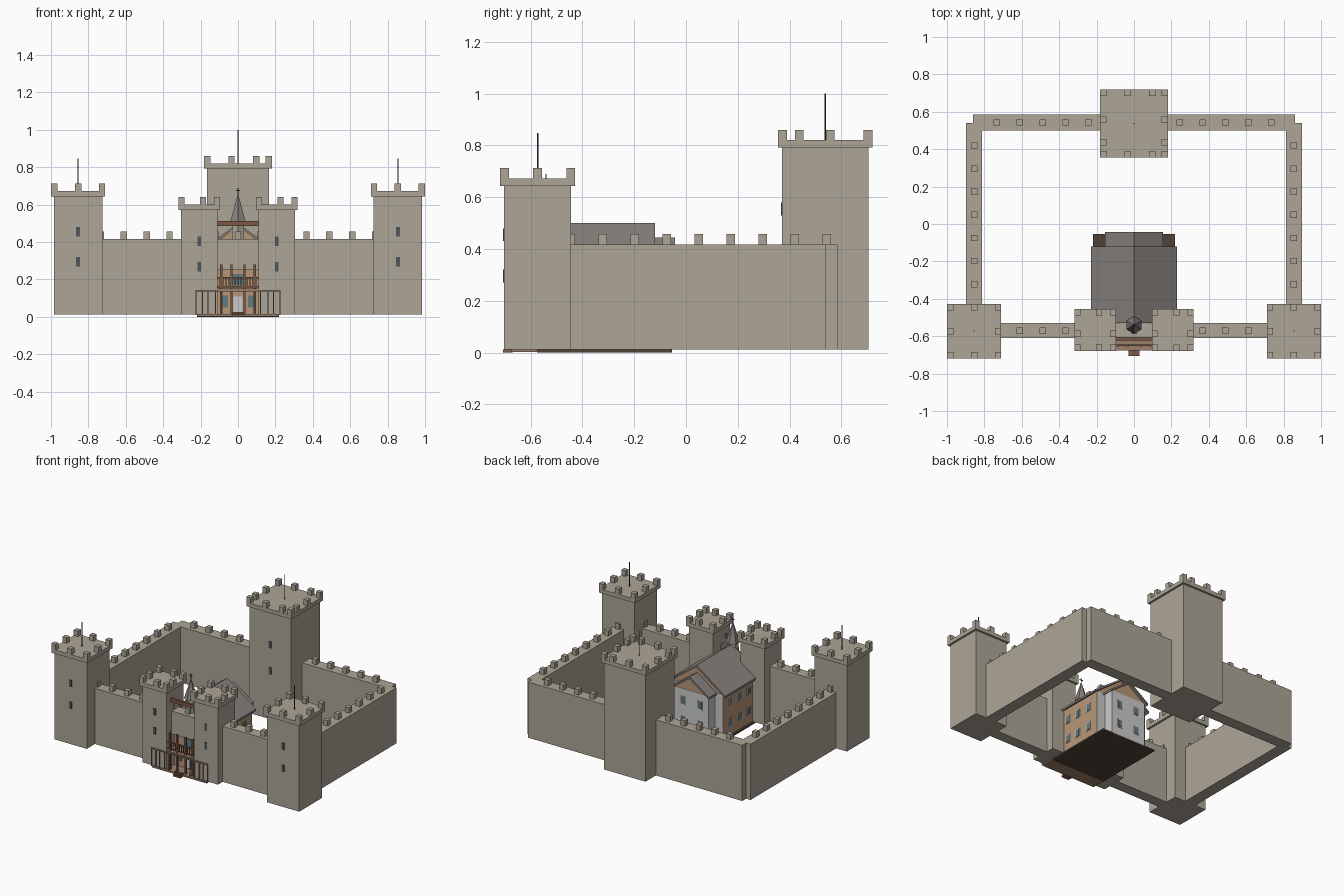
import bpy, bmesh, math
from mathutils import Matrix, Vector

if "Cube" in bpy.data.objects:
    bpy.data.objects.remove(bpy.data.objects["Cube"])


def mat(name, r, g, b):
    m = bpy.data.materials.new(name)
    m.diffuse_color = (r, g, b, 1)
    m.use_nodes = True
    m.node_tree.nodes["Principled BSDF"].inputs["Base Color"].default_value = m.diffuse_color
    return m


STONE = mat("stone", .42, .38, .31)
DARK = mat("slit_dark", .08, .09, .11)
SLATE = mat("slate", .24, .22, .21)
TAN = mat("tan_wall", .48, .31, .19)
WHITE = mat("pale_wall", .6, .6, .58)
WOOD = mat("wood", .2, .1, .06)
BASE = mat("base_brown", .08, .055, .04)
GLASS = mat("glass", .12, .2, .22)
IRON = mat("iron", .06, .06, .06)
RAIL = mat("rail_wood", .33, .22, .15)


def finish(name, bm, material):
    me = bpy.data.meshes.new(name)
    bmesh.ops.recalc_face_normals(bm, faces=bm.faces)
    bm.to_mesh(me)
    bm.free()
    me.materials.append(material)
    ob = bpy.data.objects.new(name, me)
    bpy.context.collection.objects.link(ob)
    return ob


def boxes(name, spans, material):
    """One object from boxes given as (x0, x1, y0, y1, z0, z1)."""
    bm = bmesh.new()
    for x0, x1, y0, y1, z0, z1 in spans:
        mtx = Matrix.Translation(((x0 + x1) / 2, (y0 + y1) / 2, (z0 + z1) / 2))
        mtx = mtx @ Matrix.Diagonal((x1 - x0, y1 - y0, z1 - z0, 1))
        bmesh.ops.create_cube(bm, size=1, matrix=mtx)
    return finish(name, bm, material)


def prism(name, profile, y0, y1, material):
    """Extrude an x-z profile along y."""
    bm = bmesh.new()
    f = bm.faces.new([bm.verts.new((x, y0, z)) for x, z in profile])
    r = bmesh.ops.extrude_face_region(bm, geom=[f])
    vs = [v for v in r["geom"] if isinstance(v, bmesh.types.BMVert)]
    bmesh.ops.translate(bm, vec=Vector((0, y1 - y0, 0)), verts=vs)
    return finish(name, bm, material)


def cone(name, x, y, z0, z1, r0, r1, n, material):
    bm = bmesh.new()
    bmesh.ops.create_cone(bm, cap_ends=True, segments=n, radius1=r0, radius2=r1, depth=z1 - z0,
                          matrix=Matrix.Translation((x, y, (z0 + z1) / 2)))
    return finish(name, bm, material)


M = .017   # half width of a battlement block


def block(x, y, z):
    return (x - M, x + M, y - M, y + M, z, z + .04)


def tower(name, cx, cy, half, top, xs, ys, slits):
    """Square tower with flared cap, battlements and front slits."""
    h, c = half, half + .015
    boxes(name + "_body", [(cx - h, cx + h, cy - h, cy + h, .012, top - .028)], STONE)
    boxes(name + "_cap", [(cx - c, cx + c, cy - c, cy + c, top - .028, top)], STONE)
    e = c - M
    spots = {(round(x, 3), s * e) for x in xs for s in (-1, 1)}
    spots |= {(s * e, round(y, 3)) for y in ys for s in (-1, 1)}
    spots = [p for p in spots if not (abs(p[0]) > e - .01 and abs(p[1]) > e - .01)]
    spots += [(a * e, b * e) for a in (-1, 1) for b in (-1, 1)]
    boxes(name + "_battlements", [block(cx + x, cy + y, top) for x, y in spots], STONE)
    boxes(name + "_slits", [(cx - .01, cx + .01, cy - h - .004, cy - h + .01, z, z + .05)
                            for z in slits], DARK)


# Towers: two front corners, two gate towers, rear keep
for s, side in ((-1, "left"), (1, "right")):
    tower(side + "_corner_tower", s * .855, -.573, .13, .672, [0], [0], (.27, .43))
    cone(side + "_flag_pole", s * .855, -.573, .672, .848, .003, .003, 8, IRON)
    tower(side + "_gate_tower", s * .207, -.567, .097, .6, [.02], [-.02], (.243, .38))
tower("keep", 0, .537, .167, .82, [-.035, .097], [.02, -.1], (.34, .53))
cone("keep_flag_pole", 0, .537, .82, 1.0, .003, .003, 8, IRON)

# Curtain walls and their battlements
W, S = .417, .1222
boxes("back_wall", [(-.862, .862, .5, .585, .012, W)], STONE)
boxes("side_walls", [(s * .855 - .043, s * .855 + .043, -.5, .54, .012, W) for s in (-1, 1)], STONE)
boxes("front_walls", [(min(a, b), max(a, b), -.61, -.53, .012, W)
                      for a, b in ((-.75, -.25), (.25, .75))], STONE)
boxes("gate_lintel_wall", [(-.13, .13, -.61, -.53, .25, W)], STONE)
merlons = [block(k * S, .543, W) for k in range(-6, 7) if abs(k) >= 2]
merlons += [block(k * S, -.57, W) for k in range(-6, 7) if abs(k) not in (2,)]
merlons += [block(s * .855, .543 - k * .1235, W) for k in range(1, 9) for s in (-1, 1)]
boxes("wall_battlements", merlons, STONE)
boxes("gate_beam", [(-.115, .115, -.622, -.604, .487, .513)], WOOD)

# House: base, body with gable, rear wing
boxes("house_base", [(-.22, .22, -.575, -.054, 0, .012)], BASE)
prism("house_body", [(-.205, .012), (.205, .012), (.205, .335), (0, .485), (-.205, .335)],
      -.525, -.135, TAN)
boxes("house_rear_wall", [(-.205, .205, -.137, -.132, .012, .335)], WHITE)
boxes("wing_body", [(-.14, .14, -.14, -.06, .012, .335)], WHITE)
prism("wing_gable", [(-.14, .335), (.14, .335), (0, .432)], -.14, -.062, TAN)


def roof(name, half, eave, ridge, y0, y1):
    t = .015
    prism(name, [(-half, eave), (0, ridge), (half, eave), (half, eave - t), (0, ridge - t),
                 (-half, eave - t)], y0, y1, SLATE)


roof("house_roof", .23, .335, .5, -.53, -.12)
roof("wing_roof", .155, .335, .445, -.13, -.042)

# House windows: pale frames with glass, on sides and rear
frames, panes = [], []
for z in (.075, .22):
    for s in (-1, 1):
        for y in (-.43, -.33, -.22):
            frames.append((s * .206 - .003, s * .206 + .003, y - .02, y + .02, z, z + .06))
            panes.append((s * .206 - .005, s * .206 + .005, y - .014, y + .014, z + .006, z + .054))
        frames.append((s * .07 - .02, s * .07 + .02, -.063, -.057, z, z + .06))
        panes.append((s * .07 - .014, s * .07 + .014, -.065, -.055, z + .006, z + .054))
boxes("window_frames", frames, WHITE)
boxes("window_panes", panes, GLASS)

# Spire turret with cross
cone("spire_turret", 0, -.54, .4, .51, .036, .036, 6, STONE)
cone("spire_roof", 0, -.54, .51, .66, .047, 0, 6, SLATE)
boxes("spire_cross", [(-.002, .002, -.542, -.538, .65, .69),
                      (-.012, .012, -.542, -.538, .672, .677)], IRON)

# Front facade seen through the gate: lower door and windows, upper gallery
boxes("facade_wall", [(-.2, .2, -.575, -.52, .012, .26)], TAN)
boxes("facade_door", [(-.025, .025, -.579, -.57, .02, .11)], WHITE)
boxes("facade_windows", [(s * .07 - .016, s * .07 + .016, -.579, -.57, .05, .115)
                         for s in (-1, 1)] + [(-.03, .03, -.579, -.57, .17, .23)], GLASS)
boxes("porch_floor", [(-.22, .22, -.675, -.57, .002, .014)], RAIL)
boxes("gallery_floor", [(-.11, .11, -.67, -.57, .142, .152)], RAIL)
boxes("gallery_columns", [(x - .006, x + .006, -.655, -.643, z, z + .13)
                          for x in (-.09, -.035, .035, .09) for z in (.013, .15)], WOOD)
boxes("gallery_railing", [(-.11, .11, -.652, -.645, z, z + .008) for z in (.158, .205)] +
      [(i * .016 - .002, i * .016 + .002, -.65, -.646, .158, .21) for i in range(-6, 7)], WOOD)

# Porch fence in front of the gate towers, and entry steps
boxes("porch_fence", [(-.228, .228, -.677, -.669, .136, .144)] +
      [(s * x - .003, s * x + .003, -.676, -.67, .01, .14)
       for x in (.225, .19, .16, .12, .085) for s in (-1, 1)], RAIL)
boxes("entry_steps", [(-.03, .03, -.707 + i * .011, -.67, 0, .012 + i * .007)
                      for i in range(3)], WOOD)
